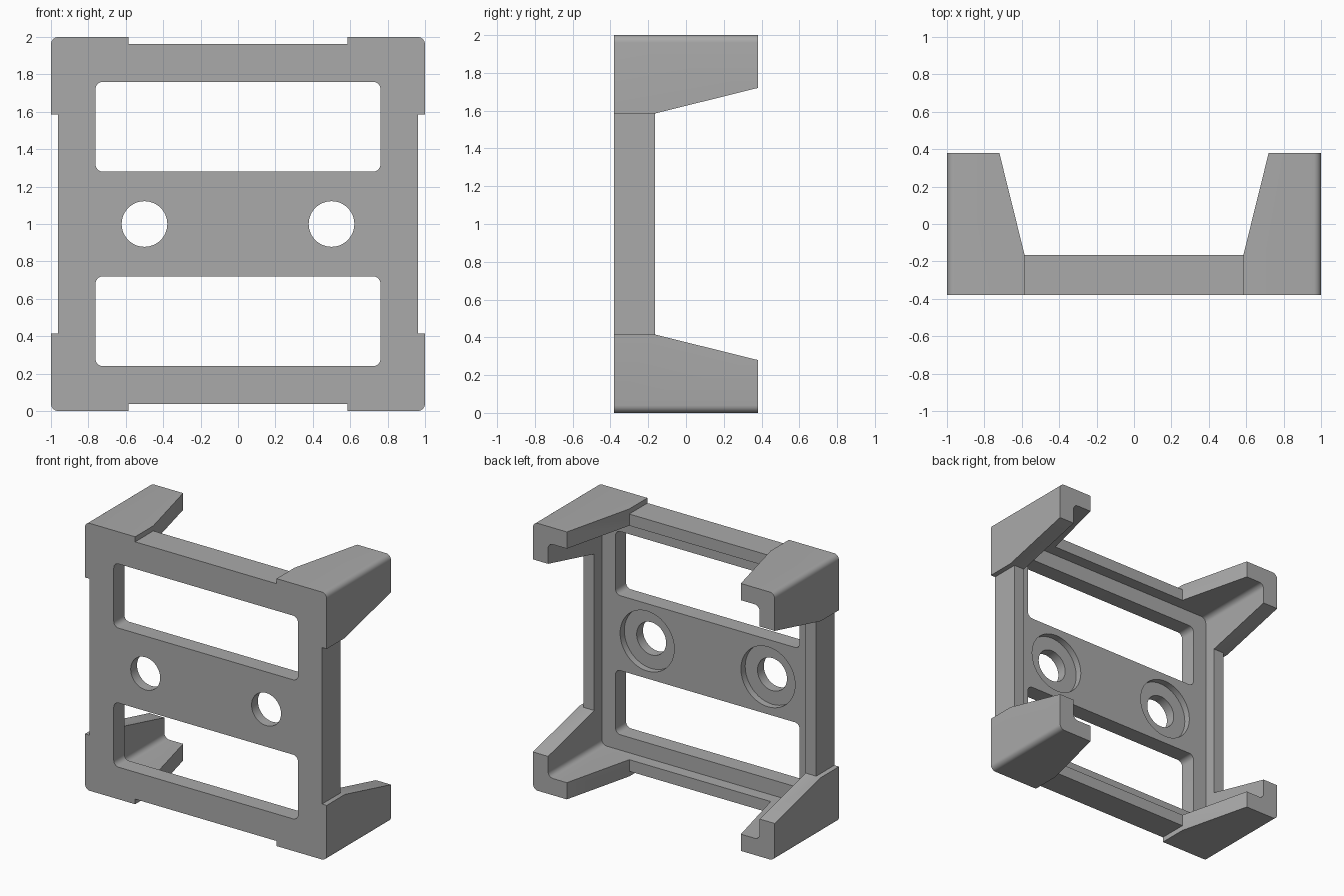
import bpy, bmesh, math
from mathutils import Vector

if "Cube" in bpy.data.objects:
    bpy.data.objects.remove(bpy.data.objects["Cube"], do_unlink=True)

FRONT, BACK = -0.38, 0.38
RIM = -0.165          # back of the frame rim
FLOOR = -0.255        # back of the thin front plate
INNER = 0.875         # half width of the pocket
NOTCH = 0.585         # half length of the edge notches
EDGE = 0.962          # half width at the notches

grey = bpy.data.materials.new("plain grey")
grey.use_nodes = True
colour = (0.4, 0.4, 0.4, 1)
grey.diffuse_color = colour
grey.node_tree.nodes["Principled BSDF"].inputs["Base Color"].default_value = colour


def prism(name, profile, axis, lo, hi):
    """Extrude a 2D profile along axis x, y or z (profile uses the other two)."""
    def point(a, b, d):
        return Vector({"x": (d, a, b), "y": (a, d, b), "z": (a, b, d)}[axis]) + Vector((0, 0, 1))
    bm = bmesh.new()
    ends = [[bm.verts.new(point(a, b, d)) for a, b in profile] for d in (lo, hi)]
    n = len(profile)
    for ring in ends:
        bm.faces.new(ring)
    for i in range(n):
        j = (i + 1) % n
        bm.faces.new((ends[0][i], ends[0][j], ends[1][j], ends[1][i]))
    bmesh.ops.recalc_face_normals(bm, faces=bm.faces)
    mesh = bpy.data.meshes.new(name)
    bm.to_mesh(mesh)
    bm.free()
    mesh.materials.append(grey)
    obj = bpy.data.objects.new(name, mesh)
    bpy.context.collection.objects.link(obj)
    return obj


def rounded(w, h, r=0.04, cz=0, steps=6):
    """Rounded rectangle with half sizes w and h."""
    pts = []
    for k, (sx, sz) in enumerate(((1, 1), (-1, 1), (-1, -1), (1, -1))):
        for s in range(steps + 1):
            t = math.pi / 2 * (k + s / steps)
            pts.append((sx * (w - r) + r * math.cos(t), cz + sz * (h - r) + r * math.sin(t)))
    return pts


def circle(cx, r, n=48):
    return [(cx + r * math.cos(2 * math.pi * i / n), r * math.sin(2 * math.pi * i / n)) for i in range(n)]


def rect(a0, a1, b0, b1):
    return [(a0, b0), (a1, b0), (a1, b1), (a0, b1)]


# Solid block with rounded long edges
frame = prism("bracket_frame", rounded(1, 1), "y", FRONT, BACK)

# Open pocket behind the front plate
cutters = [prism("pocket_cutter", rounded(INNER, INNER), "y", FLOOR, 0.6)]

# Tapered gaps that leave four corner legs
end = 0.5
half = NOTCH + (0.72 - NOTCH) * (end - RIM) / (BACK - RIM)
side_gap = [(RIM, -NOTCH), (end, -half), (end, half), (RIM, NOTCH)]
cutters.append(prism("side_gap_cutter", side_gap, "x", -1.2, 1.2))
cutters.append(prism("top_gap_cutter", [(b, a) for a, b in side_gap], "z", -1.2, 1.2))

for s in (-1, 1):
    # Shallow notches along the outer edges
    lo, hi = sorted((s * EDGE, s * 1.2))
    cutters.append(prism("side_notch_cutter", rect(lo, hi, -NOTCH, NOTCH), "y", -0.6, 0.6))
    cutters.append(prism("end_notch_cutter", rect(-NOTCH, NOTCH, lo, hi), "y", -0.6, 0.6))
    # Windows above and below the middle bar
    cutters.append(prism("window_cutter", rounded(0.762, 0.24, cz=s * 0.52), "y", -0.6, 0))
    # Screw holes with shallow counterbores at the back
    cutters.append(prism("hole_cutter", circle(s * 0.5, 0.122), "y", -0.6, 0))
    cutters.append(prism("counterbore_cutter", circle(s * 0.5, 0.224), "y", FLOOR - 0.05, 0))

bpy.ops.object.select_all(action="DESELECT")
bpy.context.view_layer.objects.active = frame
frame.select_set(True)
for cutter in cutters:
    cutter.hide_render = True
    mod = frame.modifiers.new("cut", "BOOLEAN")
    mod.operation = "DIFFERENCE"
    mod.solver = "EXACT"
    mod.object = cutter
    bpy.ops.object.modifier_apply(modifier=mod.name)
    bpy.data.objects.remove(cutter, do_unlink=True)

bpy.ops.object.shade_smooth_by_angle(angle=math.radians(30))
